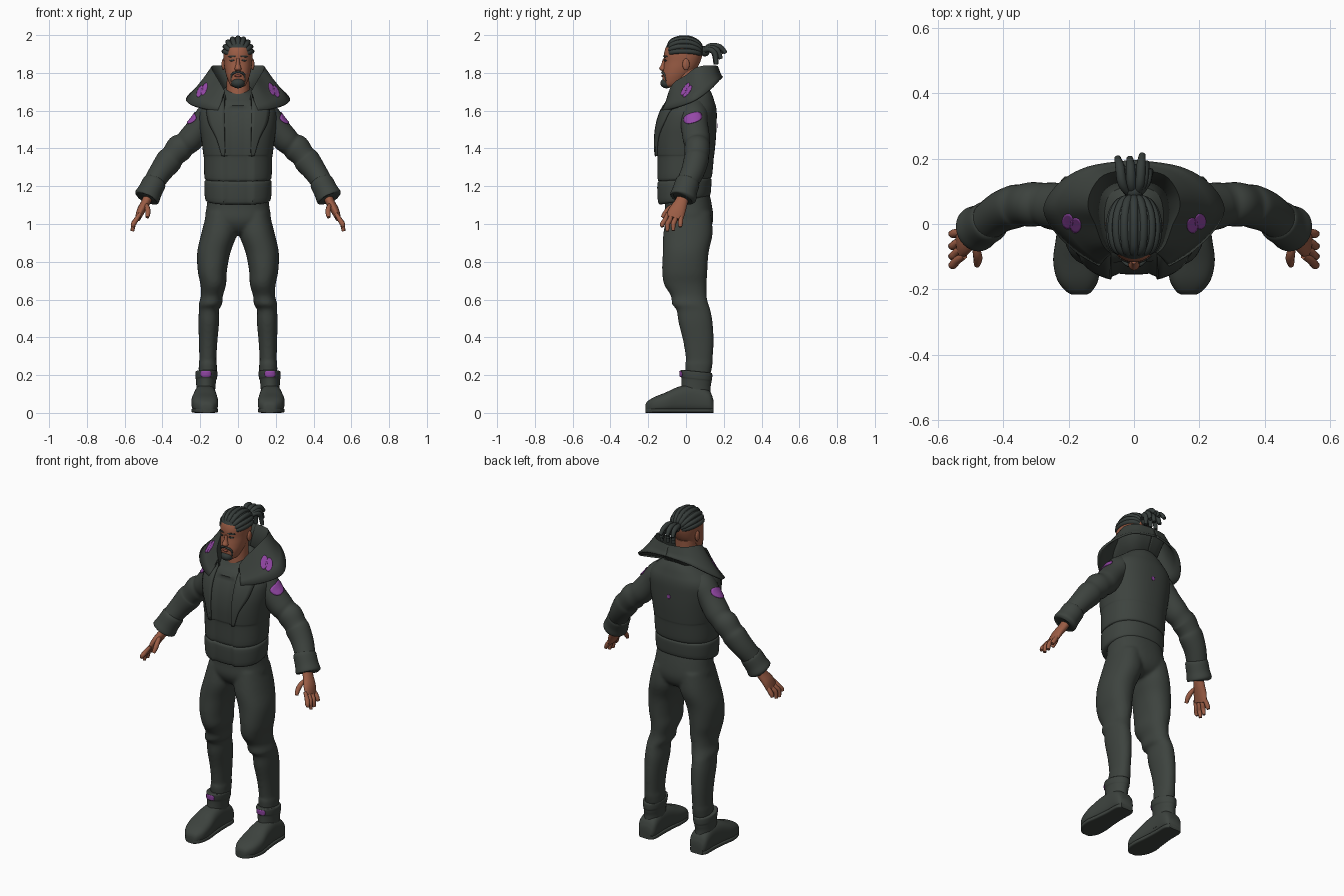
import bpy, bmesh, math, random
from mathutils import Vector, Matrix
from mathutils.bvhtree import BVHTree

if "Cube" in bpy.data.objects:
    bpy.data.objects.remove(bpy.data.objects["Cube"])
random.seed(4)

def material(name, rgb):
    m = bpy.data.materials.new(name)
    m.diffuse_color = (*rgb, 1)
    m.use_nodes = True
    m.node_tree.nodes["Principled BSDF"].inputs["Base Color"].default_value = m.diffuse_color
    return m

CLOTH = material("charcoal cloth", (0.047, 0.056, 0.049))
HAIR = material("dark hair", (0.036, 0.045, 0.042))
SKIN = material("brown skin", (0.33, 0.11, 0.06))
LIP = material("lip", (0.24, 0.06, 0.04))
PURPLE = material("purple patch", (0.30, 0.065, 0.39))

def finish(name, verts, faces, mat, mirror=False, thick=0):
    mesh = bpy.data.meshes.new(name)
    mesh.from_pydata(verts, [], faces)
    bm = bmesh.new()
    bm.from_mesh(mesh)
    bmesh.ops.recalc_face_normals(bm, faces=bm.faces)
    bm.to_mesh(mesh)
    bm.free()
    mesh.materials.append(mat)
    ob = bpy.data.objects.new(name, mesh)
    bpy.context.collection.objects.link(ob)
    if thick:
        mod = ob.modifiers.new("thickness", 'SOLIDIFY')
        mod.thickness, mod.offset = thick, 0
    if mirror:
        ob.modifiers.new("mirror", 'MIRROR')
    return ob

def spline(pts, sub):
    """Smooth curve through tuples of any length."""
    p, out = [pts[0], *pts, pts[-1]], []
    for i in range(1, len(p) - 2):
        for t in [k / sub for k in range(sub)]:
            out.append([0.5 * (2 * b + (c - a) * t + (2 * a - 5 * b + 4 * c - d) * t * t
                               + (3 * b - a - 3 * c + d) * t ** 3)
                        for a, b, c, d in zip(p[i - 1], p[i], p[i + 1], p[i + 2])])
    return out + [list(pts[-1])]

def bands(rows, n):
    """Quads joining closed rings of n points."""
    return [(i * n + k, i * n + (k + 1) % n, (i + 1) * n + (k + 1) % n, (i + 1) * n + k)
            for i in range(rows - 1) for k in range(n)]

def sheet(rows, n):
    """Quads joining open rows of n points."""
    return [q for q in bands(rows, n) if q[1] == q[0] + 1]

def oval(n, p):
    return [[math.copysign(abs(f) ** (2 / p), f) for f in (math.cos(w), math.sin(w))]
            for w in [math.tau * k / n for k in range(n)]]

def loft(name, rings, mat, n=32, axis=None, sub=4, p=2, mirror=False, ref=(0, 1, 0)):
    """Skin over rings (x, y, z, radius a, radius b); axis None follows the path."""
    r = spline(rings, sub)
    c, verts = [Vector(q[:3]) for q in r], []
    for i, q in enumerate(r):
        u, v = Vector((1, 0, 0)), Vector((0, 1, 0) if axis == 'Z' else (0, 0, 1))
        if not axis:
            t = c[min(i + 1, len(c) - 1)] - c[max(i - 1, 0)]
            u = t.cross(Vector(ref)).normalized()
            v = u.cross(t).normalized()
        verts += [c[i] + u * x * q[3] + v * y * q[4] for x, y in oval(n, p)]
    caps = [list(range(n)), list(range((len(r) - 1) * n, len(r) * n))]
    return finish(name, verts, bands(len(r), n) + caps, mat, mirror)

def stack(name, rows, mat, **kw):
    """Upright loft from rows (z, x centre, half width, front y, back y)."""
    return loft(name, [(x, (f + b) / 2, z, w, (b - f) / 2) for z, x, w, f, b in rows],
                mat, axis='Z', **kw)

def tube(name, pts, radius, mat, mirror=False, ref=(0, 1, 0)):
    rad = [radius * (0.7 if i in (0, len(pts) - 1) else 1) for i in range(len(pts))]
    return loft(name, [(*q, r, r) for q, r in zip(pts, rad)], mat, n=10, mirror=mirror, ref=ref)

def ball(name, centre, size, mat, mirror=False):
    bm = bmesh.new()
    bmesh.ops.create_uvsphere(bm, u_segments=20, v_segments=12, radius=1,
                              matrix=Matrix.Translation(centre) @ Matrix.Diagonal((*size, 1)))
    verts, faces = [v.co.copy() for v in bm.verts], [[v.index for v in f.verts] for f in bm.faces]
    bm.free()
    return finish(name, verts, faces, mat, mirror)

def geometry(ob):
    return [v.co.copy() for v in ob.data.vertices], [list(f.vertices) for f in ob.data.polygons]

def patch(name, target, centre, look, u, w, h, mat, mirror=True, lift=0.004, p=2):
    """Thin rounded plate laid on a surface."""
    bvh, look, centre = BVHTree.FromPolygons(*geometry(target)), Vector(look).normalized(), Vector(centre)
    u = (Vector(u) - look * look.dot(Vector(u))).normalized()
    v, n, verts = look.cross(u), 20, []
    for s in (0.01, 0.25, 0.5, 0.75, 1):
        for x, y in oval(n, p):
            q = centre + u * w * x * s + v * h * y * s
            verts.append((bvh.ray_cast(q - look * 0.3, look)[0] or q) - look * lift)
    return finish(name, verts, bands(5, n) + [list(range(n))], mat, mirror, 0.003)

# Jacket body: centre set back, hem rising to the rear, neckline dipping in front
jacket = stack("jacket_body", [
    (1.125, 0, .162, -.142, .118), (1.14, 0, .175, -.158, .13), (1.22, 0, .178, -.162, .135),
    (1.235, 0, .170, -.154, .13), (1.25, 0, .178, -.16, .138), (1.35, 0, .181, -.161, .147),
    (1.37, 0, .184, -.164, .150), (1.45, 0, .194, -.166, .158), (1.53, 0, .204, -.156, .162),
    (1.60, 0, .200, -.133, .162), (1.65, 0, .160, -.102, .15), (1.69, 0, .098, -.076, .125),
    (1.715, 0, .066, -.062, .09)], CLOTH, n=64, p=2.3)
for co in [v.co for v in jacket.data.vertices]:
    if co.y < -0.05 and abs(co.x) < 0.062 and co.z < 1.62:
        co.y += 0.012
    if co.z < 1.3:
        co.z += 0.16 * co.y * (1.3 - co.z) / 0.17
    if co.z > 1.65:
        co.z += 0.25 * co.y * (co.z - 1.65) / 0.06

# Lapels
bvh, verts = BVHTree.FromPolygons(*geometry(jacket)), []
inner = spline([(.07, 1.67), (.072, 1.56), (.07, 1.46), (.068, 1.36)], 6)
outer = spline([(.170, 1.63), (.155, 1.54), (.112, 1.45), (.085, 1.36)], 6)
for a, b in zip(inner, outer):
    for x, z in [[a[j] + (b[j] - a[j]) * k / 5 for j in (0, 1)] for k in range(6)]:
        hit = bvh.ray_cast(Vector((x, -1, z)), Vector((0, 1, 0)))[0]
        verts.append((x, (hit.y if hit else -0.1) - 0.005, z))
finish("lapel", verts, sheet(len(inner), 6), CLOTH, True, 0.012)

# Tall flared collar: neck base, rim and turned-down edge from front to back
base, rim, edge = [spline(c, 5) for c in (
    [(.066, -.085, 1.64), (.078, -.05, 1.65), (.085, 0, 1.66), (.08, .05, 1.67),
     (.07, .085, 1.68), (.045, .10, 1.685), (0, .105, 1.69)],
    [(.074, -.088, 1.70), (.098, -.06, 1.745), (.120, 0, 1.782), (.140, .05, 1.82),
     (.132, .10, 1.833), (.09, .15, 1.833), (0, .168, 1.83)],
    [(.105, -.125, 1.60), (.178, -.08, 1.61), (.248, -.01, 1.632), (.272, .055, 1.660),
     (.225, .125, 1.71), (.14, .172, 1.755), (0, .193, 1.775)])]
rows = [base, rim] + [[[a + (b - a) * t - (0.014 * math.sin(math.pi * t) if j == 2 else 0)
                        for j, (a, b) in enumerate(zip(p, q))] for p, q in zip(rim, edge)]
                      for t in (0.33, 0.67, 1)]
collar = finish("collar", sum(rows, []), sheet(5, len(rim)), CLOTH, True, 0.012)

# Sleeves with soft folds, and cuffs
sleeve = loft("sleeve", [
    (.115, .035, 1.615, .06, .07), (.150, .04, 1.575, .070, .076), (.193, .045, 1.522, .067, .072),
    (.248, .055, 1.452, .069, .072), (.280, .06, 1.423, .065, .066), (.310, .06, 1.40, .073, .068),
    (.345, .057, 1.36, .064, .064), (.365, .053, 1.335, .070, .066), (.41, .035, 1.275, .061, .062),
    (.455, .0, 1.205, .054, .056)], CLOTH, mirror=True)
loft("cuff", [(.437, .012, 1.23, .05, .052), (.441, .009, 1.222, .062, .064),
              (.465, -.006, 1.175, .064, .066), (.483, -.016, 1.14, .068, .070),
              (.486, -.018, 1.134, .05, .05)], CLOTH, mirror=True)

# Hands
loft("palm", [(.468, -.010, 1.16, .026, .029), (.488, -.025, 1.115, .024, .035),
              (.514, -.047, 1.07, .022, .045), (.530, -.062, 1.03, .015, .046)],
     SKIN, n=20, mirror=True)
for i, (y, y2, tip) in enumerate([(-.098, -.125, .985), (-.074, -.098, .962),
                                  (-.05, -.067, .965), (-.026, -.030, .985)]):
    tube(f"finger_{i + 1}", [(.518, y, 1.055), (.541, (y + y2) / 2, 1.02),
                             (.553, y2, 1.0), (.559, y2, tip)], .013, SKIN, True)
tube("thumb", [(.488, -.05, 1.105), (.480, -.085, 1.085), (.477, -.108, 1.06),
               (.480, -.125, 1.035)], .0135, SKIN, True)

# Trousers: seat and both legs fused into one skin
seat = stack("seat", [(1.20, 0, .155, -.125, .115), (1.10, 0, .165, -.112, .137),
                      (1.02, 0, .172, -.114, .144), (.965, 0, .12, -.085, .12),
                      (.94, 0, .05, -.04, .07)], CLOTH, n=40, p=2.3)
leg = stack("leg", [
    (1.06, .088, .078, -.10, .132), (.95, .10, .094, -.12, .141), (.85, .128, .088, -.123, .12),
    (.75, .136, .077, -.126, .113), (.68, .131, .068, -.116, .109), (.62, .138, .058, -.08, .109),
    (.575, .146, .062, -.074, .119), (.545, .154, .053, -.05, .129), (.48, .155, .055, -.04, .141),
    (.38, .158, .049, -.015, .146), (.28, .16, .045, .0, .141), (.26, .16, .048, -.005, .141),
    (.20, .16, .048, .0, .13)], CLOTH, p=2.2)
(verts, faces), (lv, lf) = geometry(seat), geometry(leg)
for side in (1, -1):
    faces += [[i + len(verts) for i in f] for f in lf]
    verts += [Vector((v.x * side, v.y, v.z)) for v in lv]
for ob in (seat, leg):
    bpy.data.objects.remove(ob)
trousers = finish("trousers", verts, faces, CLOTH)
remesh = trousers.modifiers.new("fuse", 'REMESH')
remesh.mode, remesh.voxel_size, remesh.use_smooth_shade = 'VOXEL', 0.009, True
trousers.modifiers.new("soften", 'SMOOTH').iterations = 5

# Boots
boot = stack("boot_shaft", [
    (.225, .167, .048, -.015, .125), (.222, .167, .058, -.03, .138), (.19, .168, .057, -.028, .138),
    (.175, .169, .053, -.024, .134), (.11, .171, .050, -.030, .130), (.04, .172, .055, -.06, .138)],
    CLOTH, mirror=True)
for co in [v.co for v in boot.data.vertices]:
    co.z -= 0.1 * co.y if co.z > 0.15 else 0
foot = [(.145, .172, .040, .07), (.12, .172, .056, .12), (.04, .173, .057, .15), (-.04, .175, .063, .138),
        (-.11, .176, .071, .107), (-.17, .172, .063, .083), (-.205, .168, .040, .06), (-.215, .167, .024, .042)]
loft("boot_foot", [(x, y, h / 2, w, h / 2) for y, x, w, h in foot], CLOTH, axis='Y', p=2.7, mirror=True)
loft("boot_sole", [(x, y, .0125, w, .0125) for y, x, w, h in foot], CLOTH, axis='Y', p=5, mirror=True)

# Neck and head, with the scalp coloured above the hairline
stack("neck", [(1.63, 0, .064, -.07, .06), (1.70, 0, .061, -.068, .055), (1.82, 0, .058, -.06, .06)], SKIN)
head = stack("head", [
    (1.725, 0, .022, -.108, -.055), (1.738, 0, .042, -.120, -.02), (1.78, 0, .060, -.124, .02),
    (1.82, 0, .070, -.120, .055), (1.86, 0, .075, -.115, .076), (1.90, 0, .078, -.116, .087),
    (1.935, 0, .074, -.107, .084), (1.965, 0, .059, -.085, .065), (1.982, 0, .036, -.058, .038),
    (1.990, 0, .012, -.025, .01)], SKIN, n=48, p=2.15, sub=6)
head.data.materials.append(HAIR)
for f in head.data.polygons:
    f.material_index = int(f.center.z > 1.925 - 0.12 * f.center.y)
stack("nose", [(1.875, 0, .008, -.122, -.10), (1.845, 0, .011, -.131, -.10),
               (1.822, 0, .018, -.142, -.10), (1.81, 0, .013, -.128, -.10)], SKIN, n=16)
ball("ear", (.077, .0, 1.845), (.010, .019, .031), SKIN, True)
for nm, z, w, h in [("eye", 1.866, .013, .0045), ("brow", 1.888, .020, .005)]:
    patch(nm, head, (.032, -.12, z), (0, 1, 0), (1, 0, -.1), w, h, HAIR)
ball("goatee", (0, -.103, 1.746), (.036, .033, .028), HAIR)
ball("lower_lip", (0, -.121, 1.784), (.018, .010, .007), LIP)
tube("moustache", [(0, -.126, 1.804), (.018, -.124, 1.802), (.033, -.111, 1.788),
                   (.035, -.104, 1.755)], .0065, HAIR, True, (0, 0, 1))

# Braids swept back over the scalp into a tied tail
bvh, mid = BVHTree.FromPolygons(*geometry(head)), Vector((0, -.015, 1.89))
for i in range(-4, 5):
    a, pts = math.radians(i * 18), []
    for k, t in enumerate([math.radians(29 + step * 13.5) for step in range(11)]):
        d = Vector((math.sin(a) * math.sin(t), -math.cos(t), math.cos(a) * math.sin(t)))
        pts.append(tuple(mid.lerp(bvh.ray_cast(mid, d)[0], (.87, .92)[k] if k < 2 else .95)))
    tube(f"braid_{i + 5}", pts, .0135, HAIR, ref=(1, 0, 0))
ball("hair_tie", (0, .100, 1.915), (.028, .026, .028), HAIR)
for i in range(9):
    x, drop = (i - 4) * .009, (.0, .03, .06)[i % 3]
    reach = .208 - drop * 0.8 + random.uniform(-.01, .004)
    tube(f"tail_strand_{i + 1}", [(x * .4, .09, 1.915), (x, .125, 1.942 - drop * .3),
                                  (x * 1.2, (reach + .125) / 2 + .01, 1.938 - drop * .6),
                                  (x * 1.4, reach, 1.905 - drop)], .0145, HAIR, ref=(1, 0, 0))

# Purple patches
patch("sleeve_patch", sleeve, (.25, .036, 1.562), (-1, 0, 0), (0, .95, .3), .05, .026, PURPLE, p=2.6)
for nm, x, y, w, h in [("upper", .178, -.004, .023, .017), ("lower", .202, .008, .023, .017)]:
    patch(f"collar_patch_{nm}", collar, (x, y, 1.69), (0, 0, -1), (0, 1, 0), w, h, PURPLE, lift=.011)
patch("boot_patch", boot, (.170, -.03, .206), (0, 1, 0), (1, 0, 0), .028, .016, PURPLE, p=4)
patch("back_dot", jacket, (0, .16, 1.52), (0, -1, 0), (1, 0, 0), .012, .012, PURPLE, mirror=False)

# Smooth shading that keeps creases
bpy.ops.object.select_all(action='SELECT')
bpy.context.view_layer.objects.active = jacket
bpy.ops.object.shade_smooth_by_angle(angle=math.radians(45))
